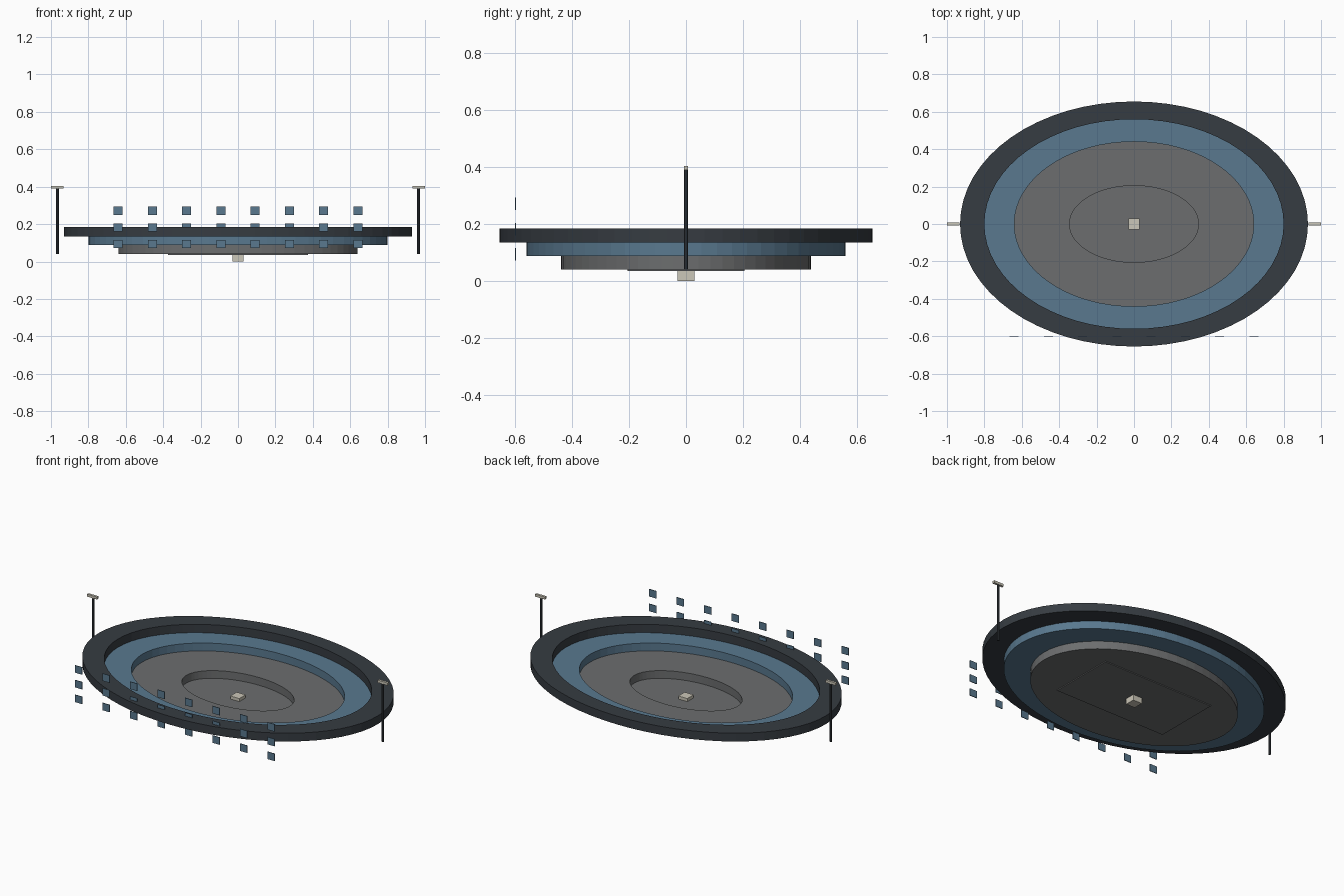
import bpy, bmesh
from math import sin, cos, tau

cube = bpy.data.objects.get("Cube")
if cube:
    bpy.data.objects.remove(cube)


def material(name, rgb):
    m = bpy.data.materials.new(name)
    m.use_nodes = True
    m.diffuse_color = (*rgb, 1)
    m.node_tree.nodes["Principled BSDF"].inputs["Base Color"].default_value = (*rgb, 1)
    return m


charcoal = material("charcoal", (0.037, 0.045, 0.054))
blue = material("steel blue", (0.10, 0.19, 0.275))
grey = material("concrete grey", (0.15, 0.155, 0.158))
cream = material("cream", (0.60, 0.57, 0.48))


def finish(name, bm, mat):
    bmesh.ops.recalc_face_normals(bm, faces=bm.faces)
    mesh = bpy.data.meshes.new(name)
    bm.to_mesh(mesh)
    bm.free()
    mesh.materials.append(mat)
    ob = bpy.data.objects.new(name, mesh)
    bpy.context.collection.objects.link(ob)
    return ob


def box(name, center, size, mat):
    bm = bmesh.new()
    bmesh.ops.create_cube(bm, size=1)
    bmesh.ops.scale(bm, vec=size, verts=bm.verts)
    bmesh.ops.translate(bm, vec=center, verts=bm.verts)
    return finish(name, bm, mat)


def oval_ring(name, outer, inner, z0, z1, mat, sides=64):
    """Flat-sided elliptical ring with a rectangular section."""
    bm = bmesh.new()
    section = [(outer, z0), (outer, z1), (inner, z1), (inner, z0)]
    loops = [[bm.verts.new((r[0] * cos(tau * i / sides), r[1] * sin(tau * i / sides), z))
              for i in range(sides)] for r, z in section]
    for k in range(4):
        a, b = loops[k], loops[(k + 1) % 4]
        for i in range(sides):
            j = (i + 1) % sides
            bm.faces.new((a[i], a[j], b[j], b[i]))
    return finish(name, bm, mat)


# Stepped seating tiers
rim, mid, low, pit = (0.93, 0.655), (0.80, 0.56), (0.64, 0.44), (0.345, 0.205)
oval_ring("upper_tier", rim, mid, 0.135, 0.185, charcoal)
oval_ring("middle_tier", mid, low, 0.088, 0.135, blue)
oval_ring("lower_tier", low, pit, 0.04, 0.088, grey)

# Field slab and centre block
box("field", (0, 0, 0.038), (0.75, 0.41, 0.007), grey)
box("centre_block", (0, 0, 0.03), (0.06, 0.06, 0.06), cream)

# Floodlight masts at both ends
for side, label in ((-1, "right"), (1, "left")):
    bm = bmesh.new()
    bmesh.ops.create_cone(bm, cap_ends=True, segments=8, radius1=0.007,
                          radius2=0.007, depth=0.35)
    bmesh.ops.translate(bm, vec=(side * 0.965, 0, 0.215), verts=bm.verts)
    finish(label + "_mast", bm, charcoal)
    box(label + "_floodlight", (side * 0.967, 0, 0.397), (0.066, 0.014, 0.015), cream)

# Three rows of thin front window panels
for row in range(3):
    for col in range(8):
        x = (col - 3.5) * 0.183
        box(f"window_{row}_{col}", (x, -0.60, 0.094 + row * 0.0885),
            (0.048, 0.004, 0.044), blue)
